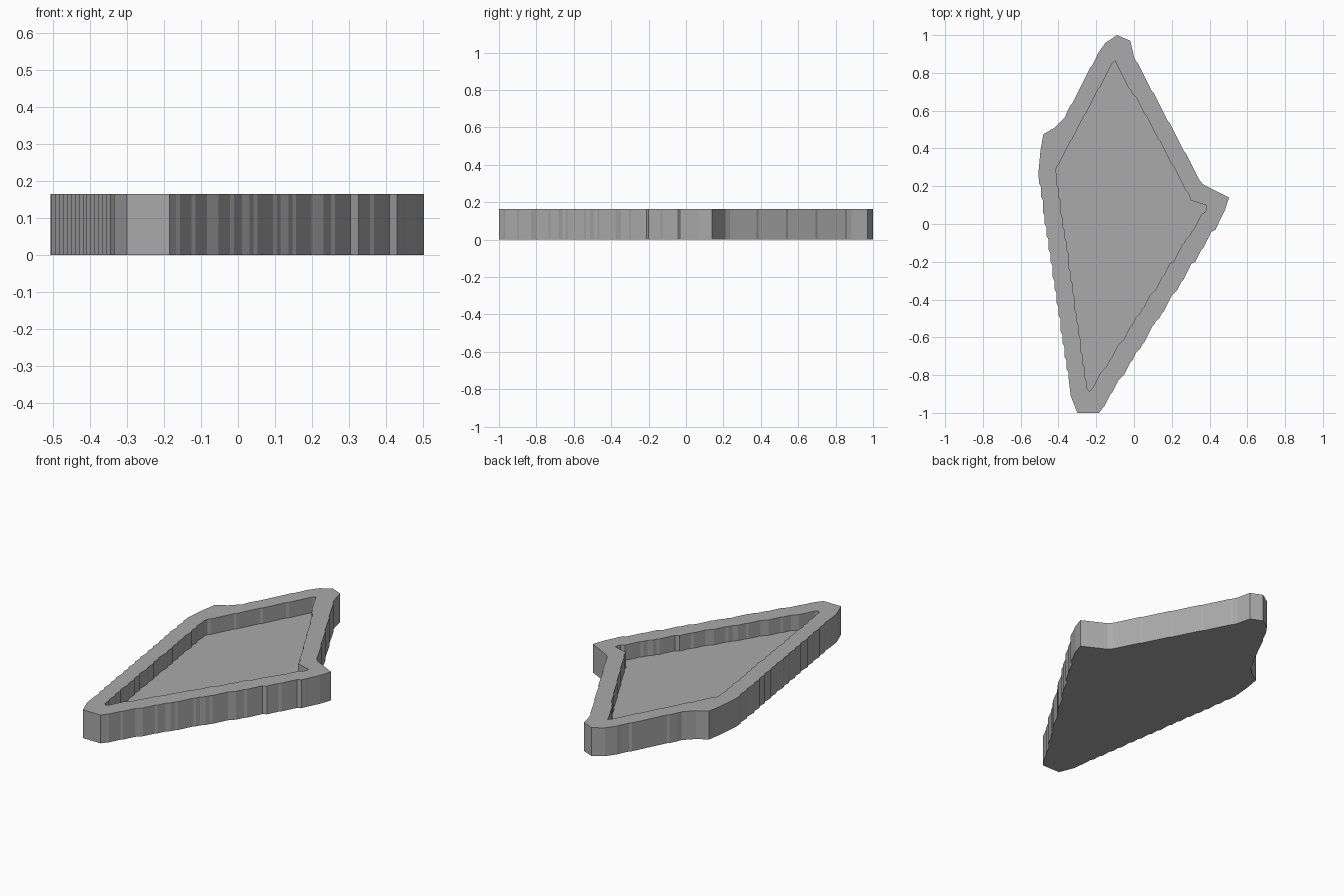
import bpy
import bmesh
from mathutils import Vector

if "Cube" in bpy.data.objects:
    bpy.data.objects.remove(bpy.data.objects["Cube"])

HEIGHT, FLOOR = 0.165, 0.075
GRID, STEP = 0.0105, 0.022

OUTER = [(-0.09, 1.0), (-0.15, 0.96), (-0.19, 0.905), (-0.365, 0.565),
         (-0.42, 0.51), (-0.48, 0.475), (-0.495, 0.39), (-0.507, 0.26),
         (-0.345, -0.83), (-0.335, -0.91), (-0.30, -1.0), (-0.185, -1.0),
         (0.45, 0.01), (0.48, 0.07), (0.503, 0.14), (0.365, 0.21),
         (0.345, 0.235), (0.0, 0.885), (-0.02, 0.97)]
INNER = [(-0.10, 0.865), (-0.415, 0.28), (-0.25, -0.87), (-0.235, -0.885),
         (0.385, 0.085), (0.385, 0.098), (0.30, 0.125)]


def traced(points):
    """Subdivide the long edges, snapping to a fine grid for ribbed walls."""
    out = []
    for i, p in enumerate(points):
        a, b = Vector(p), Vector(points[(i + 1) % len(points)])
        out.append(a)
        n = int((b - a).length / STEP)
        if n < 8:
            continue
        for k in range(1, n):
            q = a.lerp(b, k / n)
            q = Vector((round(q.x / GRID) * GRID, round(q.y / GRID) * GRID))
            if (q - out[-1]).length > 0.008:
                out.append(q)
    return out


bm = bmesh.new()


def ring(points, z):
    return [bm.verts.new((p.x, p.y, z)) for p in points]


def edges(loop):
    return [bm.edges.new((loop[i], loop[(i + 1) % len(loop)]))
            for i in range(len(loop))]


def walls(low, high):
    for i in range(len(low)):
        j = (i + 1) % len(low)
        bm.faces.new((low[i], low[j], high[j], high[i]))


outer, inner = traced(OUTER), traced(INNER)
base, top = ring(outer, 0), ring(outer, HEIGHT)
floor, lip = ring(inner, FLOOR), ring(inner, HEIGHT)

# Flat rim between the outer outline and the recess
bmesh.ops.triangle_fill(bm, edges=edges(top) + edges(lip), use_beauty=True,
                        normal=(0, 0, 1))
# Outer wall, recess wall, underside and recess floor
walls(base, top)
walls(floor, lip)
bm.faces.new(base)
bm.faces.new(floor)
bmesh.ops.recalc_face_normals(bm, faces=bm.faces)

mesh = bpy.data.meshes.new("tray")
bm.to_mesh(mesh)
bm.free()
tray = bpy.data.objects.new("tray", mesh)
bpy.context.collection.objects.link(tray)

grey = bpy.data.materials.new("plain grey")
grey.diffuse_color = (0.4, 0.4, 0.4, 1)
grey.use_nodes = True
grey.node_tree.nodes["Principled BSDF"].inputs["Base Color"].default_value = grey.diffuse_color
mesh.materials.append(grey)
